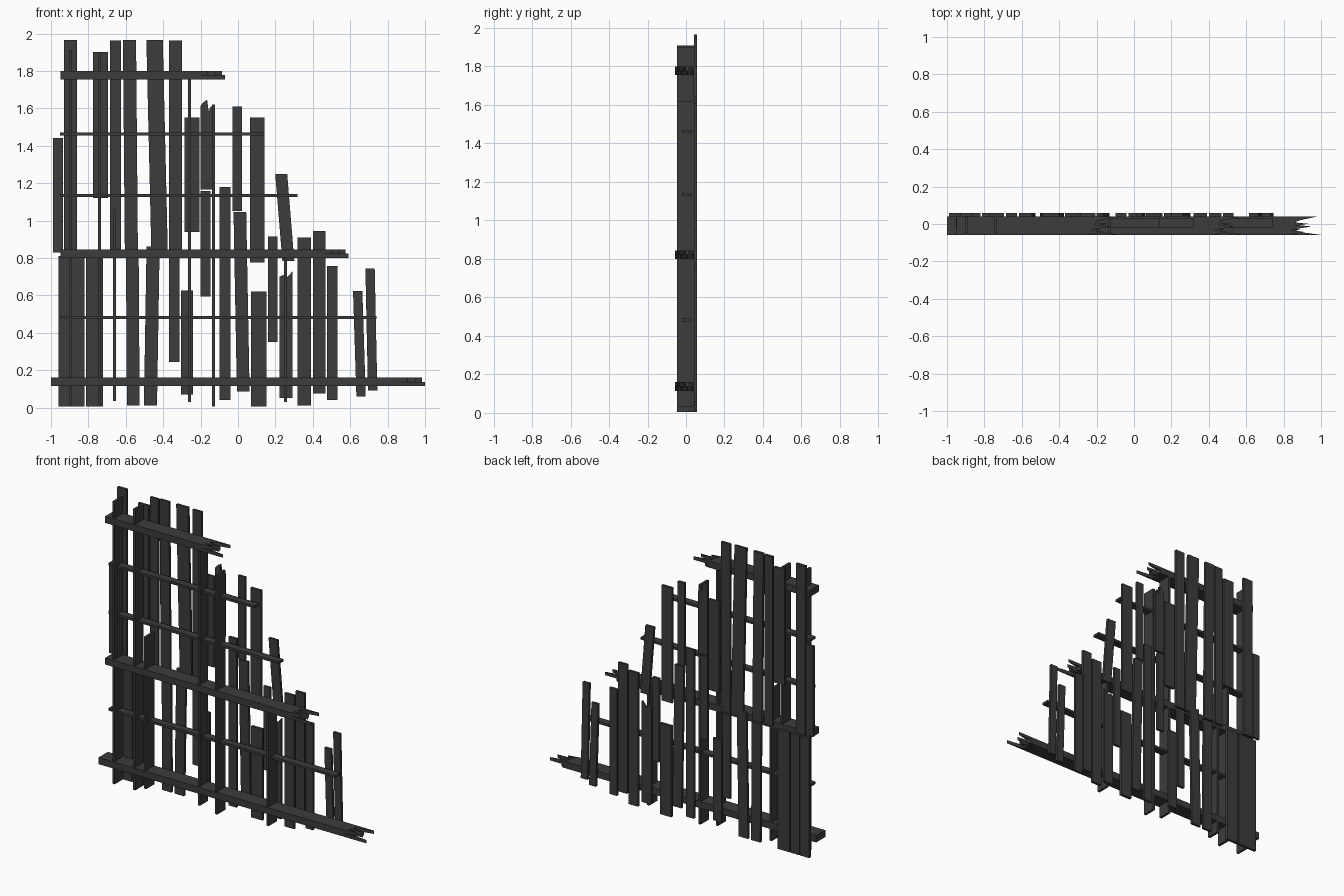
import bpy, bmesh

mat = bpy.data.materials.new("charred_wood")
mat.diffuse_color = (0.045, 0.045, 0.045, 1)


def prisms(name, parts):
    """Each part: (outline, lo, hi, plane). 'xz' outlines run through y, 'xy' outlines through z."""
    bm = bmesh.new()
    for outline, lo, hi, plane in parts:
        def pos(p, d):
            return (p[0], d, p[1]) if plane == "xz" else (p[0], p[1], d)
        a = [bm.verts.new(pos(p, lo)) for p in outline]
        b = [bm.verts.new(pos(p, hi)) for p in outline]
        n = len(outline)
        bm.faces.new(a)
        bm.faces.new(b[::-1])
        for i in range(n):
            bm.faces.new((a[i], b[i], b[(i + 1) % n], a[(i + 1) % n]))
    bmesh.ops.recalc_face_normals(bm, faces=bm.faces)
    me = bpy.data.meshes.new(name)
    bm.to_mesh(me)
    bm.free()
    me.materials.append(mat)
    ob = bpy.data.objects.new(name, me)
    bpy.context.collection.objects.link(ob)
    return ob


def plank(name, x, w, z0, z1, lean=0.0, jag=(), y0=0.041, y1=0.058):
    """Back board: left edge x at the bottom, top shifted by lean, optional broken top."""
    top = [(x + lean + w * t, z1 - d) for t, d in (jag or ((0, 0), (1, 0)))]
    prisms(name, [([(x + w, z0), (x, z0)] + top, y0, y1, "xz")])


# Upper row of boards
upper = [(-0.99, 0.054, 0.83, 1.44, 0), (-0.93, 0.07, 0.825, 1.966, 0),
         (-0.775, 0.08, 1.12, 1.90, 0), (-0.685, 0.06, 0.82, 1.963, 0),
         (-0.605, 0.07, 0.82, 1.966, -0.01), (-0.463, 0.088, 0.82, 1.966, -0.027),
         (-0.37, 0.07, 0.82, 1.963, 0), (-0.287, 0.08, 0.94, 1.552, 0),
         (-0.03, 0.052, 1.05, 1.61, 0), (0.063, 0.08, 0.775, 1.552, 0),
         (0.237, 0.064, 0.785, 1.25, -0.038)]
# Lower row of boards
lower = [(-0.96, 0.07, 0.005, 0.81, 0), (-0.888, 0.068, 0.005, 0.81, 0),
         (-0.812, 0.089, 0.005, 0.81, 0), (-0.594, 0.068, 0.012, 0.81, -0.005),
         (-0.503, 0.07, 0.012, 0.86, 0.014), (-0.368, 0.054, 0.245, 0.81, 0),
         (-0.305, 0.064, 0.07, 0.625, 0), (-0.2, 0.052, 0.595, 1.157, 0),
         (-0.1, 0.06, 0.04, 1.178, 0), (-0.006, 0.068, 0.085, 1.045, -0.018),
         (0.07, 0.083, 0.005, 0.62, 0), (0.16, 0.05, 0.35, 0.915, 0),
         (0.318, 0.072, 0.01, 0.91, 0), (0.4, 0.068, 0.075, 0.945, 0),
         (0.476, 0.055, 0.04, 0.758, 0), (0.633, 0.05, 0.06, 0.622, -0.018),
         (0.695, 0.05, 0.09, 0.743, -0.014)]
for row, boards in (("upper", upper), ("lower", lower)):
    for i, (x, w, z0, z1, lean) in enumerate(boards):
        plank(f"{row}_board_{i + 1}", x, w, z0, z1, lean)
plank("upper_broken_board", -0.2, 0.07, 1.165, 1.645, 0,
      ((0, .03), (.25, .01), (.5, 0), (.62, .06), (.8, .03), (1, .06)))
plank("lower_broken_board", 0.222, 0.07, 0.05, 0.73, 0,
      ((0, .03), (.3, .02), (.45, .04), (.7, .025), (1, 0)))

# Vertical studs, deep but narrow
for i, (x, z0, z1) in enumerate([(-0.895, 0.005, 1.91), (-0.741, 0.005, 1.9),
                                 (-0.66, 0.035, 1.06), (-0.259, 0.03, 1.765),
                                 (-0.13, 0.005, 1.62), (0.254, 0.03, 0.83)]):
    prisms(f"stud_{i + 1}", [([(x - .008, z0), (x + .008, z0), (x + .008, z1), (x - .008, z1)],
                              -0.047, 0.041, "xz")])

# Splintered ends: distance back from the tip at fractions across the depth
SPLINTERS = [((0, 0), (.2, .15), (.3, .11), (.42, .17), (.6, .07), (.68, .15), (.85, .09), (1, .11)),
             ((0, .17), (.15, .09), (.28, .16), (.45, .05), (.55, .14), (.75, .13), (1, .015))]


def thick_rail(name, x0, x1, z0, z1):
    y0, y1 = -0.058, 0.041
    zm = (z0 + z1) / 2
    parts = []
    for jag, lo, hi in ((SPLINTERS[0], z0, zm), (SPLINTERS[1], zm, z1)):
        outline = [(x0, y1), (x0, y0)] + [(x1 - d, y0 + (y1 - y0) * t) for t, d in jag]
        parts.append((outline, lo, hi, "xy"))
    prisms(name, parts)


thick_rail("bottom_rail", -1.0, 1.0, 0.115, 0.16)
thick_rail("middle_rail", -0.95, 0.59, 0.80, 0.845)
thick_rail("top_rail", -0.95, -0.07, 1.755, 1.80)

# Thin horizontal battens
for i, (z, x1) in enumerate([(0.482, 0.74), (1.135, 0.318), (1.462, 0.135)]):
    prisms(f"batten_{i + 1}", [([(-0.953, -0.02), (x1, -0.02), (x1, 0.03), (-0.953, 0.03)],
                                z - .008, z + .008, "xy")])
